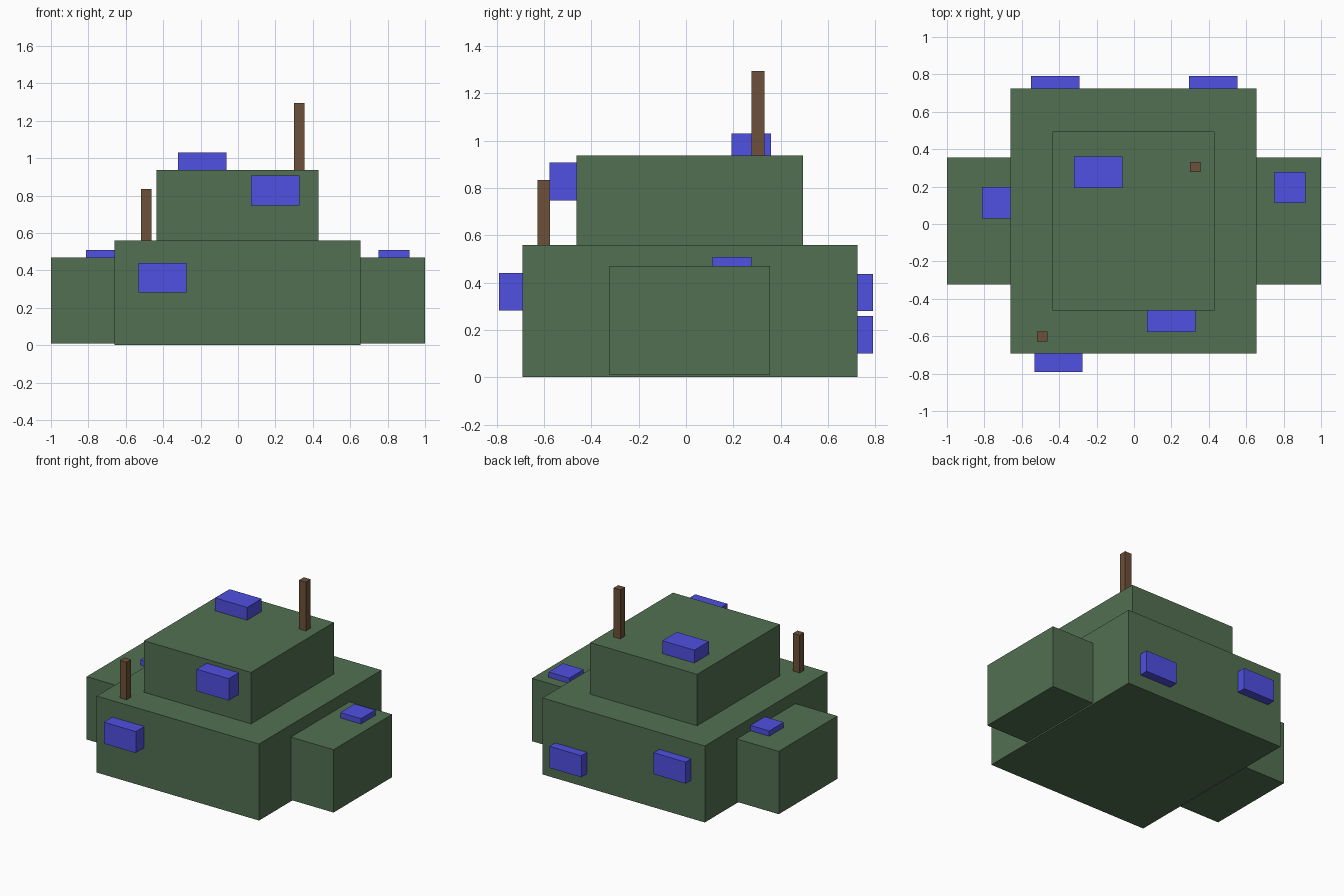
import bpy
import bmesh
from mathutils import Matrix, Vector

default = bpy.data.objects.get("Cube")
if default:
    bpy.data.objects.remove(default, do_unlink=True)


def make_material(name, rgb):
    mat = bpy.data.materials.new(name)
    mat.use_nodes = True
    color = (*rgb, 1.0)
    mat.diffuse_color = color
    mat.node_tree.nodes["Principled BSDF"].inputs["Base Color"].default_value = color
    return mat


green = make_material("dull green", (0.085, 0.16, 0.085))
blue = make_material("window blue", (0.08, 0.08, 0.76))
brown = make_material("wood brown", (0.15, 0.08, 0.04))


def box(name, mat, x, y, z):
    """Flat-shaded box spanning the given (low, high) ranges."""
    low, high = (Vector(corner) for corner in zip(x, y, z))
    size = high - low
    bm = bmesh.new()
    bmesh.ops.create_cube(bm, size=1, matrix=Matrix.Diagonal((*size, 1)))
    mesh = bpy.data.meshes.new(name)
    bm.to_mesh(mesh)
    bm.free()
    mesh.materials.append(mat)
    obj = bpy.data.objects.new(name, mesh)
    obj.location = (low + high) / 2
    bpy.context.collection.objects.link(obj)
    return obj


# Main block and upper storey
box("main_body", green, (-0.66, 0.655), (-0.692, 0.725), (0, 0.56))
box("upper_storey", green, (-0.437, 0.43), (-0.463, 0.495), (0.56, 0.937))

# Side wings
for name, x in (("right_wing", (-1, -0.66)), ("left_wing", (0.655, 1))):
    box(name, green, x, (-0.323, 0.355), (0.01, 0.47))

# Window blocks on the front walls
box("front_lower_window", blue, (-0.533, -0.275), (-0.79, -0.692), (0.283, 0.44))
box("front_upper_window", blue, (0.07, 0.33), (-0.578, -0.463), (0.748, 0.908))

# Window blocks on the back wall
box("back_right_window", blue, (-0.55, -0.291), (0.725, 0.79), (0.28, 0.437))
box("back_left_window", blue, (0.295, 0.553), (0.725, 0.79), (0.1, 0.258))

# Skylights on the roofs
box("roof_skylight", blue, (-0.32, -0.061), (0.193, 0.36), (0.937, 1.031))
box("right_wing_skylight", blue, (-0.812, -0.66), (0.03, 0.197), (0.47, 0.509))
box("left_wing_skylight", blue, (0.75, 0.918), (0.112, 0.278), (0.47, 0.509))

# Chimney posts
box("front_post", brown, (-0.518, -0.463), (-0.628, -0.575), (0.56, 0.835))
box("roof_post", brown, (0.3, 0.355), (0.278, 0.332), (0.937, 1.295))
